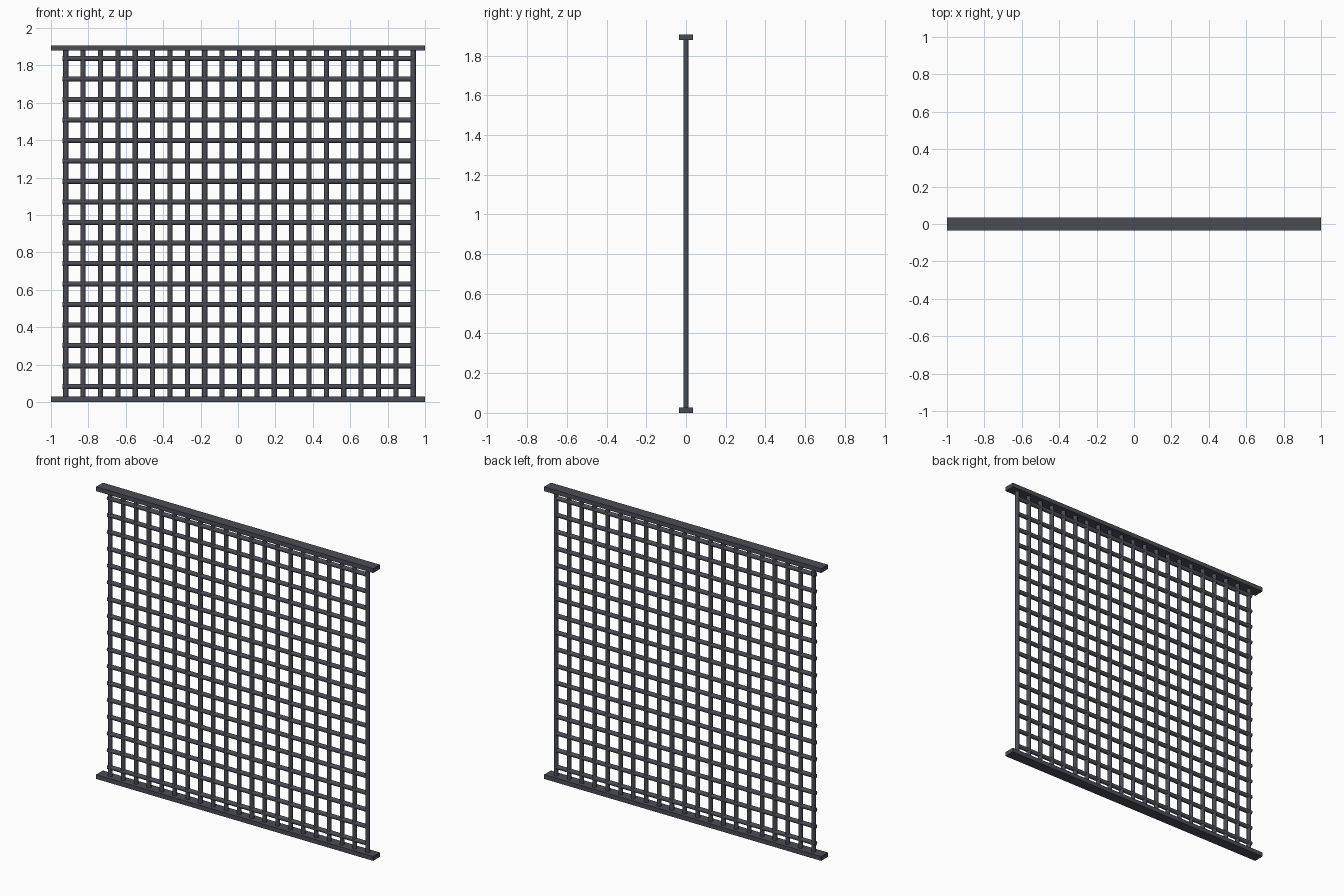
import bpy, math

if "Cube" in bpy.data.objects:
    bpy.data.objects.remove(bpy.data.objects["Cube"])

mat = bpy.data.materials.new("dark_iron")
mat.diffuse_color = (0.07, 0.073, 0.09, 1)
mat.use_nodes = True
mat.node_tree.nodes["Principled BSDF"].inputs["Base Color"].default_value = mat.diffuse_color

HEIGHT, RAIL_H, RAIL_D = 1.906, 0.028, 0.07
BAR_R = 0.0138


def rail(name, z):
    bpy.ops.mesh.primitive_cube_add(size=1, location=(0, 0, z))
    o = bpy.context.object
    o.name = name
    o.scale = (2, RAIL_D, RAIL_H)
    bpy.ops.object.transform_apply(location=False)
    o.data.materials.append(mat)


def bars(name, length, location, rotation, step, count):
    """A round bar repeated along a world-aligned step."""
    bpy.ops.mesh.primitive_cylinder_add(vertices=16, radius=BAR_R, depth=length,
                                        location=location, rotation=rotation)
    o = bpy.context.object
    o.name = name
    bpy.ops.object.transform_apply(location=False, rotation=True, scale=True)
    bpy.ops.object.shade_smooth_by_angle(angle=math.radians(40))
    o.data.materials.append(mat)
    arr = o.modifiers.new("repeat", 'ARRAY')
    arr.count = count
    arr.use_relative_offset = False
    arr.use_constant_offset = True
    arr.constant_offset_displace = step


# flat rails along floor and top
rail("bottom_rail", RAIL_H / 2)
rail("top_rail", HEIGHT - RAIL_H / 2)

# upright bars between the rails
bars("upright_bars", HEIGHT - RAIL_H, (-0.921, 0, HEIGHT / 2), (0, 0, 0),
     (0.0929, 0, 0), 21)

# cross bars through the uprights
bars("cross_bars", 1.876, (0, 0, 0.083), (0, math.pi / 2, 0),
     (0, 0, 0.1096), 17)
